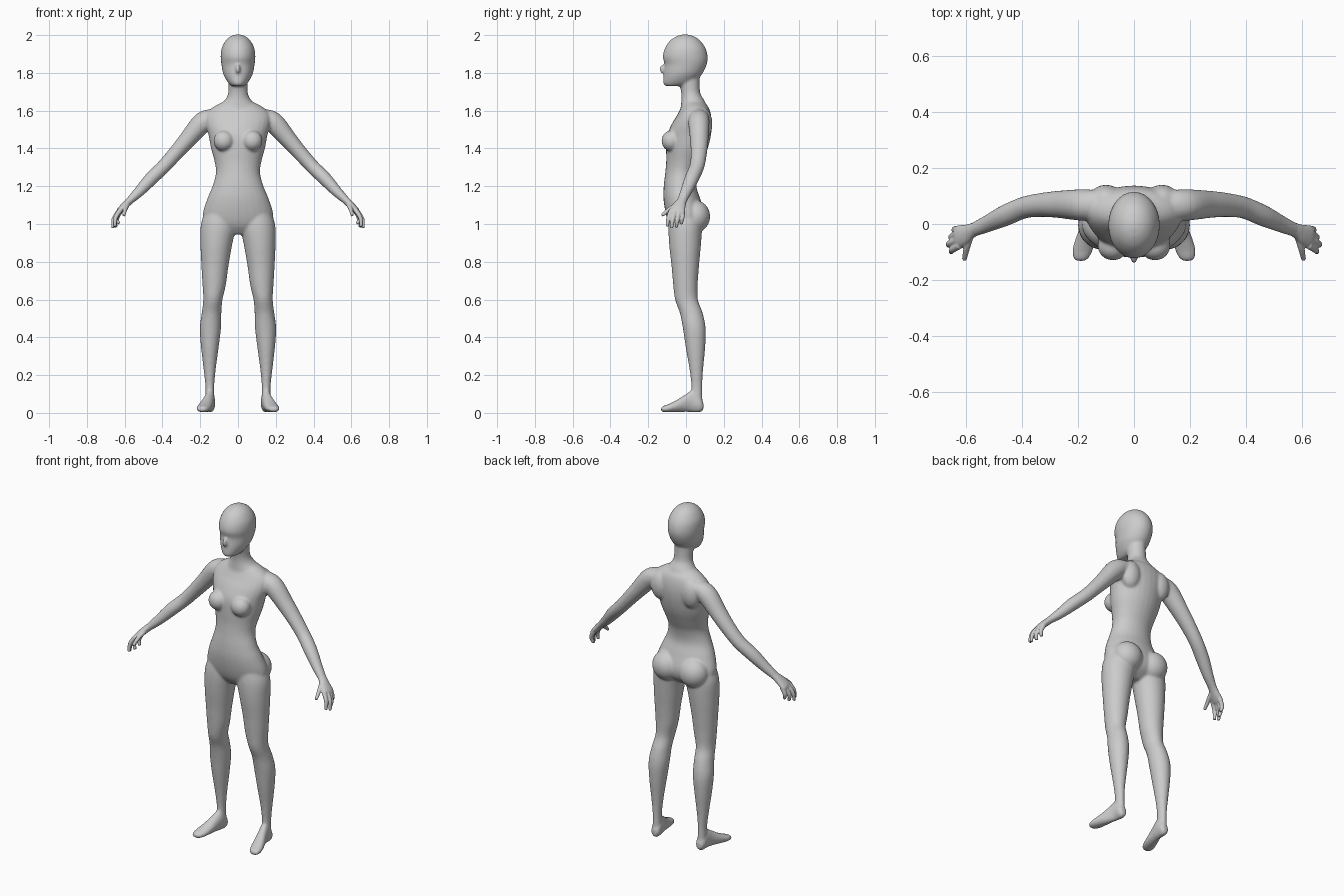
import bpy, bmesh, math
from mathutils import Vector, Matrix

default = bpy.data.objects.get("Cube")
if default:
    bpy.data.objects.remove(default)

skin = bpy.data.materials.new("plain_grey")
skin.use_nodes = True
grey = (0.6, 0.6, 0.6, 1)
skin.diffuse_color = grey
skin.node_tree.nodes["Principled BSDF"].inputs["Base Color"].default_value = grey


def spline(stations, steps=5):
    """Catmull-Rom interpolation of every column in a station list."""
    pts = [Vector(s) for s in stations]
    pts = [pts[0]] + pts + [pts[-1]]
    out = []
    for a, b, c, d in zip(pts, pts[1:], pts[2:], pts[3:]):
        for k in range(steps):
            t = k / steps
            out.append(0.5 * (2 * b + (c - a) * t + (2 * a - 5 * b + 4 * c - d) * t ** 2
                              + (3 * b - a - 3 * c + d) * t ** 3))
    return out + [pts[-1]]


def loft(bm, rings, side=1, count=28):
    """Skin a list of (centre, u, v) ellipses and close both ends."""
    loops = []
    for centre, u, v in rings:
        loop = []
        for i in range(count):
            a = math.tau * i / count
            p = centre + u * math.cos(a) + v * math.sin(a)
            loop.append(bm.verts.new((p.x * side, p.y, p.z)))
        loops.append(loop)
    for low, high in zip(loops, loops[1:]):
        for i in range(count):
            j = (i + 1) % count
            bm.faces.new((low[i], low[j], high[j], high[i]))
    bm.faces.new(loops[0])
    bm.faces.new(loops[-1])


def level_rings(stations):
    """Stations: height, centre x, half width, front y, back y."""
    return [(Vector((x, (f + b) / 2, z)), Vector((w, 0, 0)), Vector((0, (b - f) / 2, 0)))
            for z, x, w, f, b in spline(stations)]


def foot_rings(stations):
    """Stations: y, centre x, half width, bottom z, top z."""
    return [(Vector((x, y, (lo + hi) / 2)), Vector((w, 0, 0)), Vector((0, 0, (hi - lo) / 2)))
            for y, x, w, lo, hi in spline(stations)]


def limb_rings(stations):
    """Stations: x, y, z, thickness radius, front-to-back radius."""
    pts = spline(stations)
    rings = []
    for i, p in enumerate(pts):
        ahead, behind = pts[min(i + 1, len(pts) - 1)], pts[max(i - 1, 0)]
        d = (Vector(ahead[:3]) - Vector(behind[:3])).normalized()
        u = d.cross(Vector((0, 1, 0))).normalized()
        rings.append((Vector(p[:3]), u * p[3], u.cross(d) * p[4]))
    return rings


def ball(bm, centre, size, side=1):
    x, y, z = centre
    place = Matrix.Translation((x * side, y, z)) @ Matrix.Diagonal((*size, 1))
    bmesh.ops.create_uvsphere(bm, u_segments=24, v_segments=16, radius=1, matrix=place)


def finish(bm, name, voxel, rounds):
    """Fuse the overlapping volumes into one smooth skin."""
    bmesh.ops.recalc_face_normals(bm, faces=bm.faces)
    mesh = bpy.data.meshes.new(name)
    bm.to_mesh(mesh)
    bm.free()
    mesh.materials.append(skin)
    obj = bpy.data.objects.new(name, mesh)
    bpy.context.collection.objects.link(obj)
    fuse = obj.modifiers.new("fuse", 'REMESH')
    fuse.mode = 'VOXEL'
    fuse.voxel_size = voxel
    fuse.use_smooth_shade = True
    soften = obj.modifiers.new("soften", 'SMOOTH')
    soften.factor = 0.5
    soften.iterations = rounds


torso = [(1.655, 0, .06, -.01, .085), (1.62, 0, .13, -.025, .118), (1.58, 0, .17, -.045, .132),
         (1.53, 0, .172, -.075, .137), (1.47, 0, .156, -.1, .132), (1.4, 0, .143, -.105, .115),
         (1.33, 0, .124, -.105, .087), (1.27, 0, .117, -.11, .063), (1.2, 0, .135, -.118, .055),
         (1.13, 0, .164, -.119, .077), (1.05, 0, .187, -.106, .1), (.99, 0, .17, -.085, .085),
         (.945, 0, .07, -.05, .03)]
neck = [(1.82, 0, .05, -.045, .075), (1.75, 0, .051, -.035, .072), (1.69, 0, .053, -.025, .077),
        (1.65, 0, .075, -.025, .1), (1.6, 0, .13, -.03, .12)]
head = [(2.003, 0, .012, -.02, .01), (1.993, 0, .04, -.052, .044), (1.97, 0, .066, -.085, .076),
        (1.93, 0, .087, -.112, .104), (1.885, 0, .092, -.123, .115), (1.845, 0, .088, -.114, .11),
        (1.8, 0, .08, -.118, .09), (1.77, 0, .067, -.12, .065), (1.745, 0, .05, -.121, .04),
        (1.73, 0, .033, -.11, -.02)]
leg = [(1.08, .095, .07, -.08, .07), (1.0, .102, .094, -.092, .085), (.9, .114, .085, -.09, .08),
       (.78, .122, .072, -.077, .069), (.68, .126, .062, -.068, .062), (.6, .133, .051, -.058, .063),
       (.53, .14, .052, -.033, .088), (.45, .146, .056, -.017, .104), (.35, .149, .047, -.002, .102),
       (.22, .15, .031, .02, .09), (.13, .149, .023, .028, .086), (.04, .148, .026, .02, .088)]
foot = [(.092, .147, .016, .016, .055), (.075, .148, .027, .003, .085), (.035, .15, .028, .003, .12),
        (0, .158, .03, .005, .1), (-.05, .172, .036, .004, .068), (-.095, .184, .037, .003, .046),
        (-.122, .189, .028, .005, .036), (-.132, .19, .016, .01, .028)]
arm = [(.12, .07, 1.57, .04, .05), (.185, .068, 1.54, .055, .056), (.265, .07, 1.45, .046, .049),
       (.33, .068, 1.375, .04, .043), (.393, .058, 1.305, .037, .039), (.46, .03, 1.24, .036, .038),
       (.52, .002, 1.175, .029, .031), (.577, -.023, 1.12, .02, .025)]

# Head, neck and trunk
body = bmesh.new()
for part in (torso, neck, head):
    loft(body, level_rings(part))
ball(body, (0, -.123, 1.82), (.012, .018, .024))

# Paired volumes of the trunk, with arms, legs and feet
for side in (1, -1):
    ball(body, (.075, -.078, 1.44), (.055, .052, .055), side)
    ball(body, (.088, .05, 1.04), (.085, .078, .085), side)
    ball(body, (.1, .09, 1.53), (.06, .05, .085), side)
    loft(body, level_rings(leg), side)
    loft(body, foot_rings(foot), side)
    loft(body, limb_rings(arm), side)
finish(body, "body", .0065, 9)

# Hands: palm, four curled fingers and a thumb
palm = [(.545, -.009, 1.149, .022, .026), (.577, -.023, 1.12, .02, .026),
        (.605, -.038, 1.092, .019, .036), (.628, -.046, 1.068, .016, .04), (.637, -.05, 1.055, .009, .034)]
fingers = [
    [(.622, -.076, 1.075), (.647, -.092, 1.035), (.652, -.1, .987)],
    [(.628, -.056, 1.07), (.658, -.07, 1.025), (.662, -.076, .978)],
    [(.628, -.036, 1.07), (.651, -.046, 1.02), (.645, -.052, .983)],
    [(.622, -.018, 1.07), (.64, -.02, 1.03), (.632, -.027, 1.0)],
    [(.585, -.045, 1.105), (.597, -.088, 1.078), (.605, -.127, 1.045)]]
for side, name in ((1, "left_hand"), (-1, "right_hand")):
    hand = bmesh.new()
    loft(hand, limb_rings(palm), side)
    for base, middle, tip in fingers:
        radii = (.0135, .0115, .0085)
        loft(hand, limb_rings([(*p, r, r) for p, r in zip((base, middle, tip), radii)]), side, 14)
    finish(hand, name, .0035, 4)
